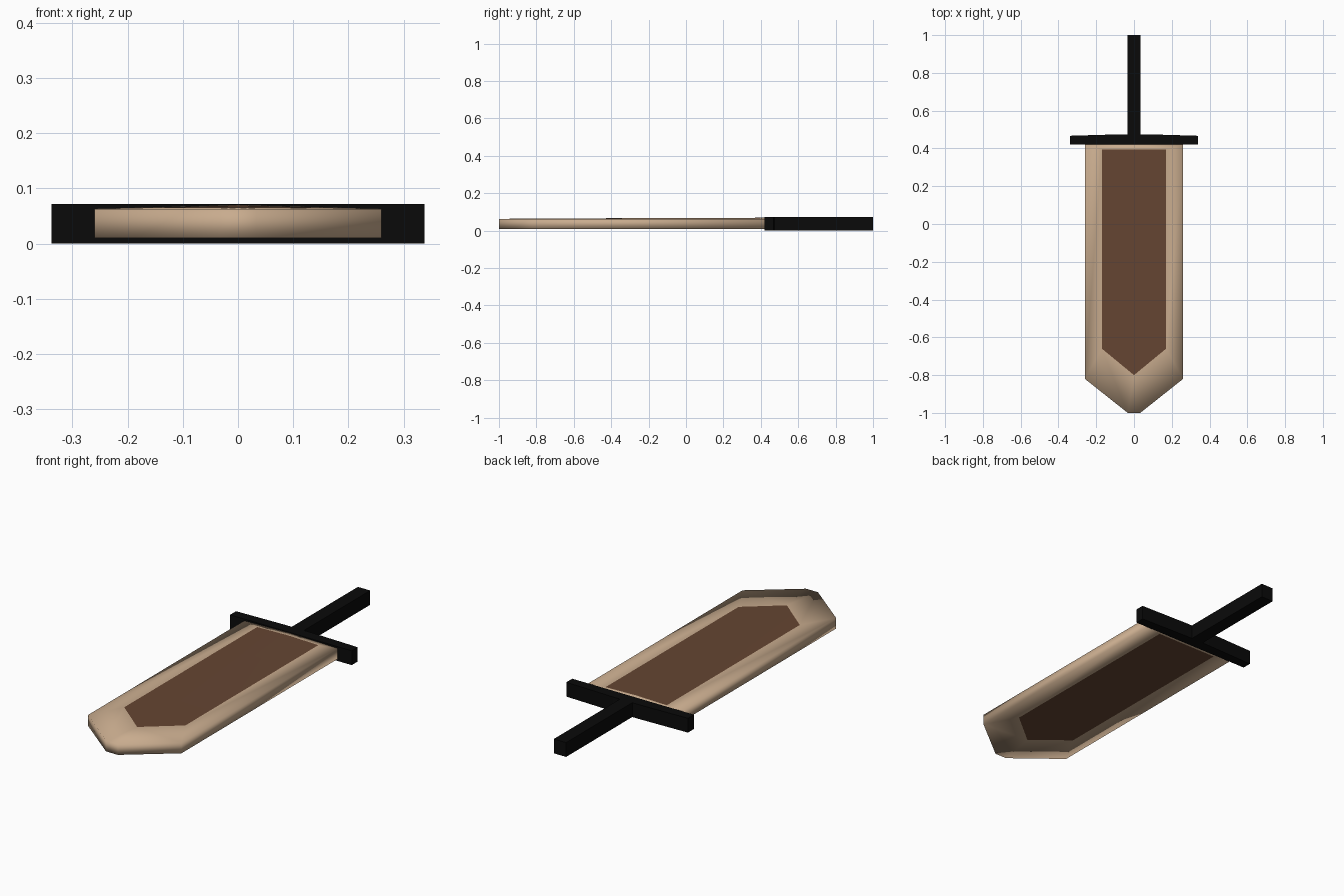
import bpy, bmesh

if "Cube" in bpy.data.objects:
    bpy.data.objects.remove(bpy.data.objects["Cube"])


def material(name, rgb):
    m = bpy.data.materials.new(name)
    m.diffuse_color = (*rgb, 1)
    m.use_nodes = True
    m.node_tree.nodes["Principled BSDF"].inputs["Base Color"].default_value = m.diffuse_color
    return m


TAN = material("pale wood", (0.58, 0.41, 0.27))
BROWN = material("dark brown", (0.13, 0.06, 0.032))
BLACK = material("black", (0.003, 0.003, 0.003))


def finish(bm, name, mats):
    bmesh.ops.recalc_face_normals(bm, faces=bm.faces)
    mesh = bpy.data.meshes.new(name)
    bm.to_mesh(mesh)
    bm.free()
    for m in mats:
        mesh.materials.append(m)
    ob = bpy.data.objects.new(name, mesh)
    bpy.context.collection.objects.link(ob)
    return ob


def prism(name, outline, z0, z1, mat):
    bm = bmesh.new()
    low = [bm.verts.new((x, y, z0)) for x, y in outline]
    top = [bm.verts.new((x, y, z1)) for x, y in outline]
    bm.faces.new(low)
    bm.faces.new(top)
    n = len(outline)
    for i in range(n):
        j = (i + 1) % n
        bm.faces.new((low[i], low[j], top[j], top[i]))
    return finish(bm, name, [mat])


# Blade: rim outline and matching panel outline, right half from guard to tip
OUTER = [(0, 0.42), (0.26, 0.42), (0.26, -0.82), (0.033, -1.0)]
INNER = [(0, 0.395), (0.17, 0.395), (0.17, -0.66), (0, -0.80)]


def full(half):
    return half + [(-x, y) for x, y in reversed(half[1:])]


outer, inner = full(OUTER), full(INNER)
n = len(outer)
bm = bmesh.new()
rims = []
for z_edge, z_in, z_mid in ((0.063, 0.065, 0.070), (0.010, 0.010, 0.010)):
    rim = [bm.verts.new((x, y, z_mid if i == 0 else z_edge)) for i, (x, y) in enumerate(outer)]
    core = [bm.verts.new((x, y, z_mid - 0.001 if i == 0 and z_mid > z_in else z_in))
            for i, (x, y) in enumerate(inner)]
    core[4] = core[3]  # both halves share the panel point
    for i in range(n):
        j = (i + 1) % n
        ring = [rim[i], rim[j], core[j]]
        if core[i] is not core[j]:
            ring.append(core[i])
        bm.faces.new(ring)
    # Brown panel, split down the middle
    for side in ((core[0], core[1], core[2], core[3]), (core[0], core[3], core[5], core[6])):
        bm.faces.new(side).material_index = 1
    rims.append(rim)
for i in range(n):
    j = (i + 1) % n
    bm.faces.new((rims[0][i], rims[0][j], rims[1][j], rims[1][i]))
bmesh.ops.delete(bm, geom=[v for v in bm.verts if not v.link_faces], context='VERTS')
for f in bm.faces:
    f.smooth = True
finish(bm, "blade", [TAN, BROWN])

# Guard, slightly bowed at the back, and grip
prism("guard", [(-0.338, 0.42), (0.338, 0.42), (0.338, 0.467), (0.07, 0.475),
                (-0.07, 0.475), (-0.338, 0.467)], 0, 0.072, BLACK)
prism("grip", [(-0.034, 0.47), (0.034, 0.47), (0.034, 1.0), (-0.034, 1.0)], 0, 0.072, BLACK)
